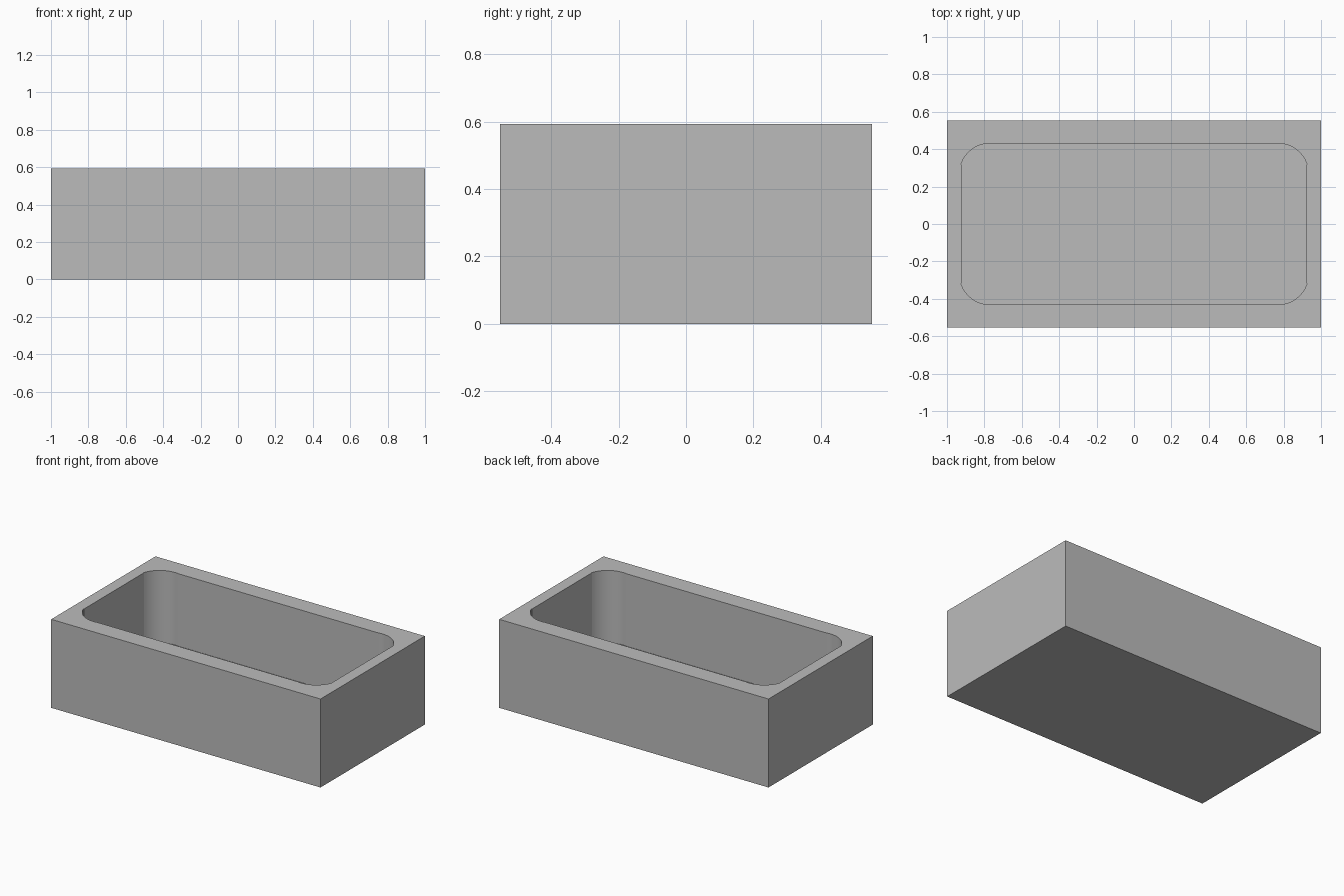
import bpy, bmesh
from math import sin, cos, radians

cube = bpy.data.objects.get("Cube")
if cube:
    bpy.data.objects.remove(cube, do_unlink=True)

WIDTH, DEPTH, HEIGHT, FLOOR = 2.0, 1.106, 0.594, 0.108

# Material
grey = bpy.data.materials.new("plain grey")
grey.use_nodes = True
color = (0.5, 0.5, 0.5, 1)
grey.diffuse_color = color
grey.node_tree.nodes["Principled BSDF"].inputs["Base Color"].default_value = color


def prism(name, outline, z0, z1):
    """Solid made by extruding a flat outline from z0 up to z1."""
    bm = bmesh.new()
    face = bm.faces.new([bm.verts.new((x, y, z0)) for x, y in outline])
    top = bmesh.ops.extrude_face_region(bm, geom=[face])["geom"]
    bmesh.ops.translate(bm, vec=(0, 0, z1 - z0),
                        verts=[v for v in top if isinstance(v, bmesh.types.BMVert)])
    bmesh.ops.recalc_face_normals(bm, faces=bm.faces)
    mesh = bpy.data.meshes.new(name)
    bm.to_mesh(mesh)
    bm.free()
    mesh.materials.append(grey)
    obj = bpy.data.objects.new(name, mesh)
    bpy.context.collection.objects.link(obj)
    return obj


# Outer block
signs = ((1, 1), (-1, 1), (-1, -1), (1, -1))
box = prism("open_box", [(sx * WIDTH / 2, sy * DEPTH / 2) for sx, sy in signs], 0, HEIGHT)

# Pocket outline: one rounded corner, mirrored into four
STEPS, RADIUS = 16, 0.163
angles = [radians(18 + (97 - 18) * i / STEPS) for i in range(STEPS + 1)]
corner = [(0.77 + RADIUS * cos(a), 0.268 + RADIUS * sin(a)) for a in angles]
corner = [(0.922, corner[0][1])] + corner + [(corner[-1][0], 0.428)]
outline = []
for sx, sy in signs:
    points = corner if sx * sy > 0 else corner[::-1]
    outline += [(sx * x, sy * y) for x, y in points]
cutter = prism("pocket_cutter", outline, FLOOR, HEIGHT + 0.2)
cutter.hide_render = True

# Cut the pocket and drop the helper
cut = box.modifiers.new("pocket", "BOOLEAN")
cut.operation = "DIFFERENCE"
cut.solver = "EXACT"
cut.object = cutter
bpy.context.view_layer.objects.active = box
box.select_set(True)
bpy.ops.object.modifier_apply(modifier=cut.name)
bpy.data.objects.remove(cutter, do_unlink=True)

# Smooth the rounded corners, keep the edges sharp
bpy.ops.object.shade_smooth_by_angle(angle=radians(15))
